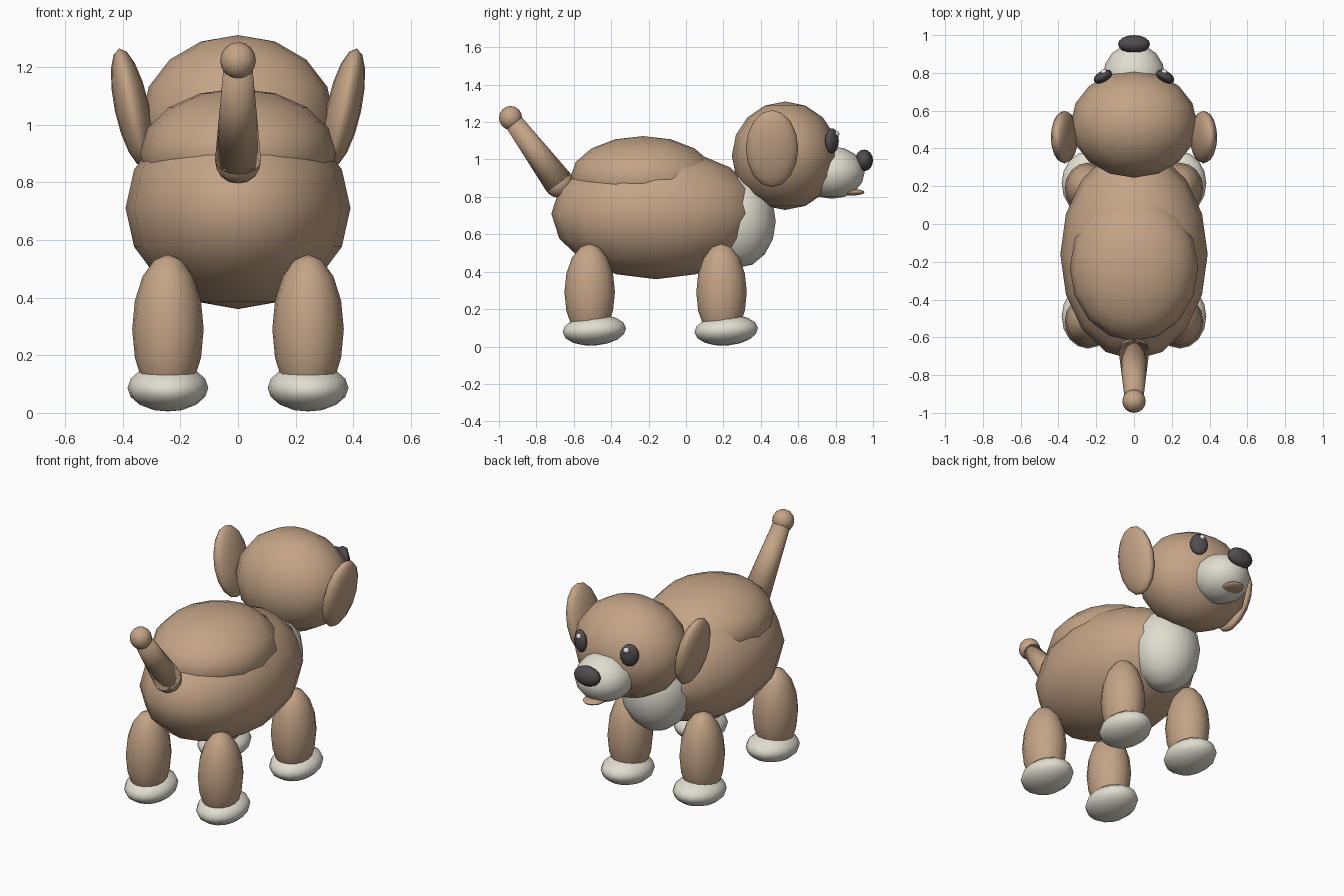
import bpy
from math import radians
from mathutils import Vector

old = bpy.data.objects.get("Cube")
if old:
    bpy.data.objects.remove(old, do_unlink=True)


def material(name, rgb):
    m = bpy.data.materials.new(name)
    m.use_nodes = True
    m.diffuse_color = (*rgb, 1)
    m.node_tree.nodes["Principled BSDF"].inputs["Base Color"].default_value = (*rgb, 1)
    return m


BROWN = material("tan brown", (0.55, 0.37, 0.24))
CREAM = material("cream white", (0.75, 0.72, 0.63))
DARK = material("dark grey", (0.085, 0.07, 0.078))
WHITE = material("highlight white", (0.85, 0.85, 0.85))


def finish(name, mat):
    obj = bpy.context.object
    obj.name = name
    obj.data.materials.append(mat)
    bpy.ops.object.shade_smooth()
    return obj


def ball(name, mat, centre, radii, tilt=(0, 0, 0)):
    """Low-poly ellipsoid; tilt is in degrees."""
    bpy.ops.mesh.primitive_uv_sphere_add(
        segments=16, ring_count=8, radius=1, location=centre,
        rotation=[radians(a) for a in tilt])
    bpy.context.object.scale = radii
    return finish(name, mat)


# Torso
ball("body", BROWN, (0, -0.16, 0.71), (0.39, 0.56, 0.35))
ball("back_hump", BROWN, (0, -0.23, 0.90), (0.34, 0.39, 0.225))
ball("chest", CREAM, (0, 0.28, 0.67), (0.205, 0.20, 0.25))

# Head and face
ball("head", BROWN, (0, 0.53, 1.02), (0.335, 0.285, 0.29))
ball("muzzle", CREAM, (0, 0.78, 0.93), (0.165, 0.175, 0.14))
ball("nose", DARK, (0, 0.952, 0.995), (0.085, 0.048, 0.058))
ball("lower_lip", BROWN, (0, 0.88, 0.825), (0.062, 0.075, 0.018))

# Tail: tapered shaft between two round ends
root, tip = Vector((0, -0.68, 0.875)), Vector((0, -0.938, 1.222))
axis = tip - root
bpy.ops.mesh.primitive_cone_add(
    vertices=16, radius1=0.08, radius2=0.048, depth=axis.length,
    location=(root + tip) / 2, rotation=axis.to_track_quat("Z", "Y").to_euler())
finish("tail", BROWN)
ball("tail_root", BROWN, root, (0.08, 0.08, 0.08))
ball("tail_tip", BROWN, tip, (0.062, 0.062, 0.064))

# Paired parts
for side, s in (("left", 1), ("right", -1)):
    ball(f"{side}_ear", BROWN, (s * 0.368, 0.46, 1.058), (0.06, 0.14, 0.21), (0, s * 12, 0))
    ball(f"{side}_eye", DARK, (s * 0.165, 0.78, 1.1), (0.053, 0.03, 0.067), (0, 0, s * -30))
    ball(f"{side}_eye_glint", WHITE, (s * 0.16, 0.803, 1.137), (0.017, 0.017, 0.017))
    for end, y in (("head_end", 0.19), ("tail_end", -0.515)):
        ball(f"{side}_{end}_leg", BROWN, (s * 0.243, y, 0.29), (0.124, 0.135, 0.26))
        ball(f"{side}_{end}_paw", CREAM, (s * 0.243, y + 0.025, 0.087), (0.14, 0.17, 0.082), (4, 0, 0))
